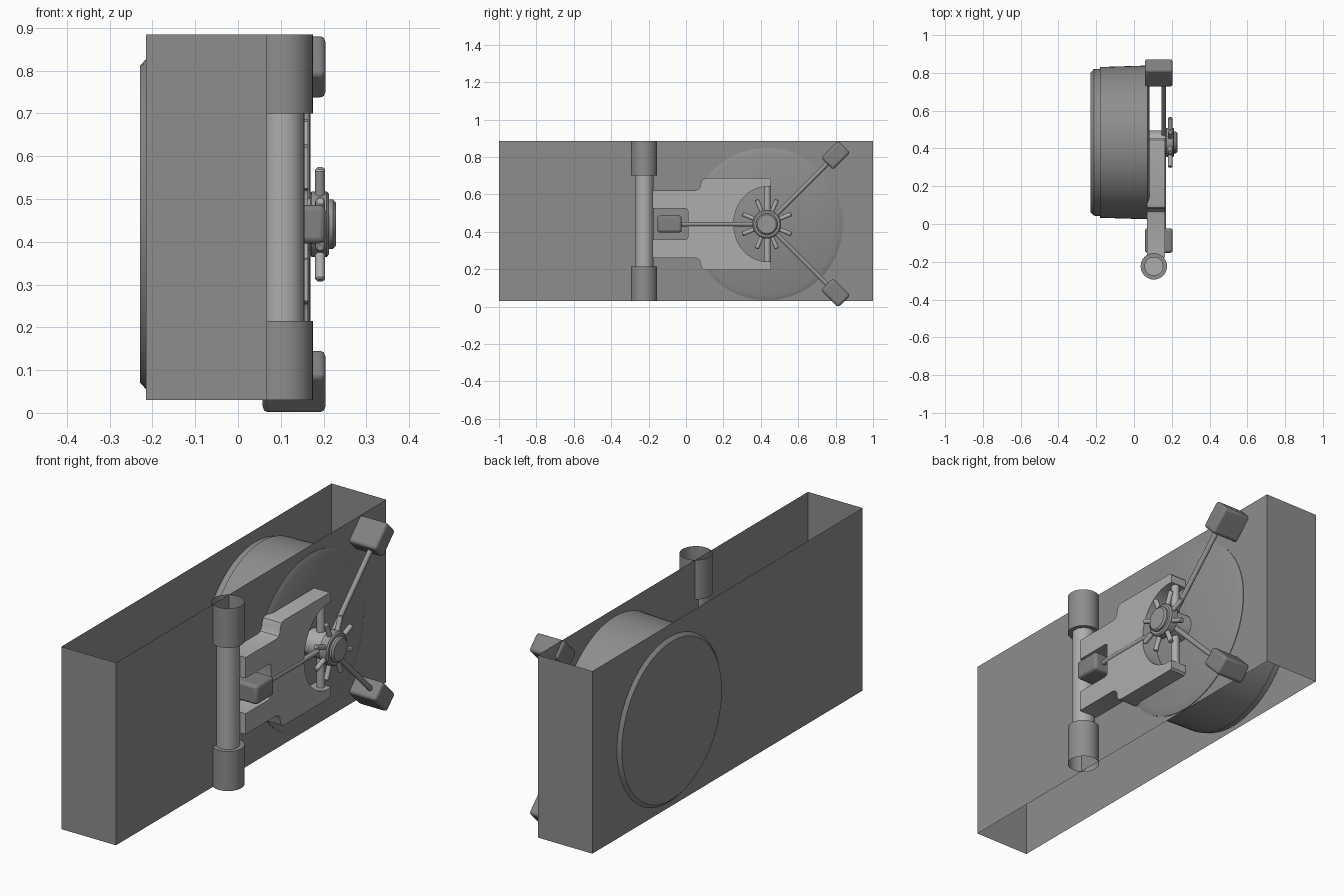
import bpy, bmesh, math
from mathutils import Matrix

if "Cube" in bpy.data.objects:
    bpy.data.objects.remove(bpy.data.objects["Cube"])

HY, HZ = 0.432, 0.441        # centre of door and wheel
PY, PX = -0.224, 0.105       # hinge axis


def material(name, v):
    m = bpy.data.materials.new(name)
    m.diffuse_color = (v, v, v, 1)
    m.use_nodes = True
    m.node_tree.nodes["Principled BSDF"].inputs["Base Color"].default_value = m.diffuse_color
    return m


WALL = material("wall grey", 0.27)
STEEL = material("light steel", 0.42)
BLOCK = material("dark grey", 0.22)
HUB = material("hub grey", 0.31)


def finish(name, bm, mat, bevel=0, segs=2, smooth=True):
    bmesh.ops.recalc_face_normals(bm, faces=bm.faces)
    me = bpy.data.meshes.new(name)
    bm.to_mesh(me)
    bm.free()
    ob = bpy.data.objects.new(name, me)
    bpy.context.collection.objects.link(ob)
    me.materials.append(mat)
    if smooth:
        bpy.ops.object.select_all(action='DESELECT')
        ob.select_set(True)
        bpy.context.view_layer.objects.active = ob
        bpy.ops.object.shade_smooth_by_angle(angle=math.radians(32))
    if bevel:
        b = ob.modifiers.new("bevel", 'BEVEL')
        b.width, b.segments = bevel, segs
        b.limit_method, b.angle_limit = 'ANGLE', math.radians(60)
    return ob


def lathe(name, profile, axis, mat, loc=(0, 0, 0), n=32, caps=(True, True)):
    """Spin (position, radius) pairs round the x or z axis."""
    bm = bmesh.new()
    rings = []
    for t, r in profile:
        ring = []
        for i in range(n):
            a = 2 * math.pi * i / n
            c, s = r * math.cos(a), r * math.sin(a)
            ring.append(bm.verts.new((t, c, s) if axis == 'x' else (c, s, t)))
        rings.append(ring)
    for a, b in zip(rings, rings[1:]):
        for i in range(n):
            j = (i + 1) % n
            bm.faces.new((a[i], a[j], b[j], b[i]))
    if caps[0]:
        bm.faces.new(rings[0])
    if caps[1]:
        bm.faces.new(rings[-1])
    ob = finish(name, bm, mat)
    ob.location = loc
    return ob


def aim(ob, x, degrees):
    """Place at the wheel centre, local z pointing out at this angle."""
    ob.location = (x, HY, HZ)
    ob.rotation_euler = (math.radians(degrees - 90), 0, 0)


# Wall: four sides, open at top and bottom
bm = bmesh.new()
corners = [(-0.215, -1), (0.068, -1), (0.068, 1), (-0.215, 1)]
low = [bm.verts.new((x, y, 0.03)) for x, y in corners]
high = [bm.verts.new((x, y, 0.885)) for x, y in corners]
for i in range(4):
    j = (i + 1) % 4
    bm.faces.new((low[i], low[j], high[j], high[i]))
finish("wall", bm, WALL, smooth=False)

# Round door drum, chamfered at both ends
lathe("door", [(-0.229, 0.37), (-0.213, 0.388), (-0.18, 0.39), (-0.18, 0.399),
               (0.071, 0.407), (0.083, 0.378)], 'x', WALL, (0, HY, HZ), 72)

# Hinge: thin pin between two sleeves that are open at the outer ends
lathe("hinge_pin", [(0.2, 0.05), (0.715, 0.05)], 'z', STEEL, (PX, PY, 0))
lathe("lower_hinge_sleeve", [(0.03, 0.07), (0.215, 0.07)], 'z', WALL,
      (PX, PY, 0), caps=(False, True))
lathe("upper_hinge_sleeve", [(0.70, 0.07), (0.885, 0.07)], 'z', WALL,
      (PX, PY, 0), caps=(True, False))

# Hinge arm plate: upper half outline, mirrored
half = [(0.01, 0.07), (0.006, 0.079), (-0.004, 0.083), (-0.178, 0.083),
        (-0.178, 0.18), (0.05, 0.18), (0.066, 0.186), (0.076, 0.2),
        (0.08, 0.225), (0.088, 0.24), (0.105, 0.246), (0.446, 0.246),
        (0.455, 0.237), (0.455, 0.2)]
for i in range(13):
    a = math.radians(90 + 90 * i / 12)
    half.append((HY + 0.177 * math.cos(a), 0.2 * math.sin(a)))
outline = half + [(y, -z) for y, z in reversed(half[:-1])]
bm = bmesh.new()
face = bm.faces.new([bm.verts.new((0.07, y, HZ + z)) for y, z in outline])
ext = bmesh.ops.extrude_face_region(bm, geom=[face])
verts = [v for v in ext["geom"] if isinstance(v, bmesh.types.BMVert)]
bmesh.ops.translate(bm, vec=(0.094, 0, 0), verts=verts)
finish("hinge_arm", bm, STEEL)

# Pivot rod between the arm tips
lathe("pivot_rod", [(HZ - 0.21, 0.018), (HZ + 0.21, 0.018)], 'z', STEEL,
      (0.125, HY + 0.002, 0), 20)

# Hub shaft, hub and cap
lathe("hub_shaft", [(0.08, 0.062), (0.17, 0.062)], 'x', STEEL, (0, HY, HZ))
lathe("wheel_hub", [(0.168, 0.07), (0.172, 0.077), (0.207, 0.077),
                    (0.213, 0.07), (0.213, 0.058), (0.222, 0.058),
                    (0.229, 0.05)], 'x', HUB, (0, HY, HZ), 40)

# Wheel pegs
for k in range(8):
    peg = lathe("wheel_peg", [(0.06, 0.0115), (0.138, 0.0115), (0.142, 0.008)],
                'z', STEEL, n=16)
    aim(peg, 0.192, 22.5 + 45 * k)

# Locking rods with their bolt blocks
for angle in (180, 45, -45):
    rod = lathe("locking_rod", [(0.05, 0.012), (0.49, 0.012)], 'z', HUB, n=16)
    aim(rod, 0.157, angle)
    bm = bmesh.new()
    bmesh.ops.create_cube(bm, size=1, matrix=Matrix.Translation((0, 0, 0.52))
                          @ Matrix.Diagonal((0.147, 0.09, 0.13, 1)))
    block = finish("bolt_block", bm, BLOCK, bevel=0.014, segs=3)
    aim(block, 0.131, angle)
